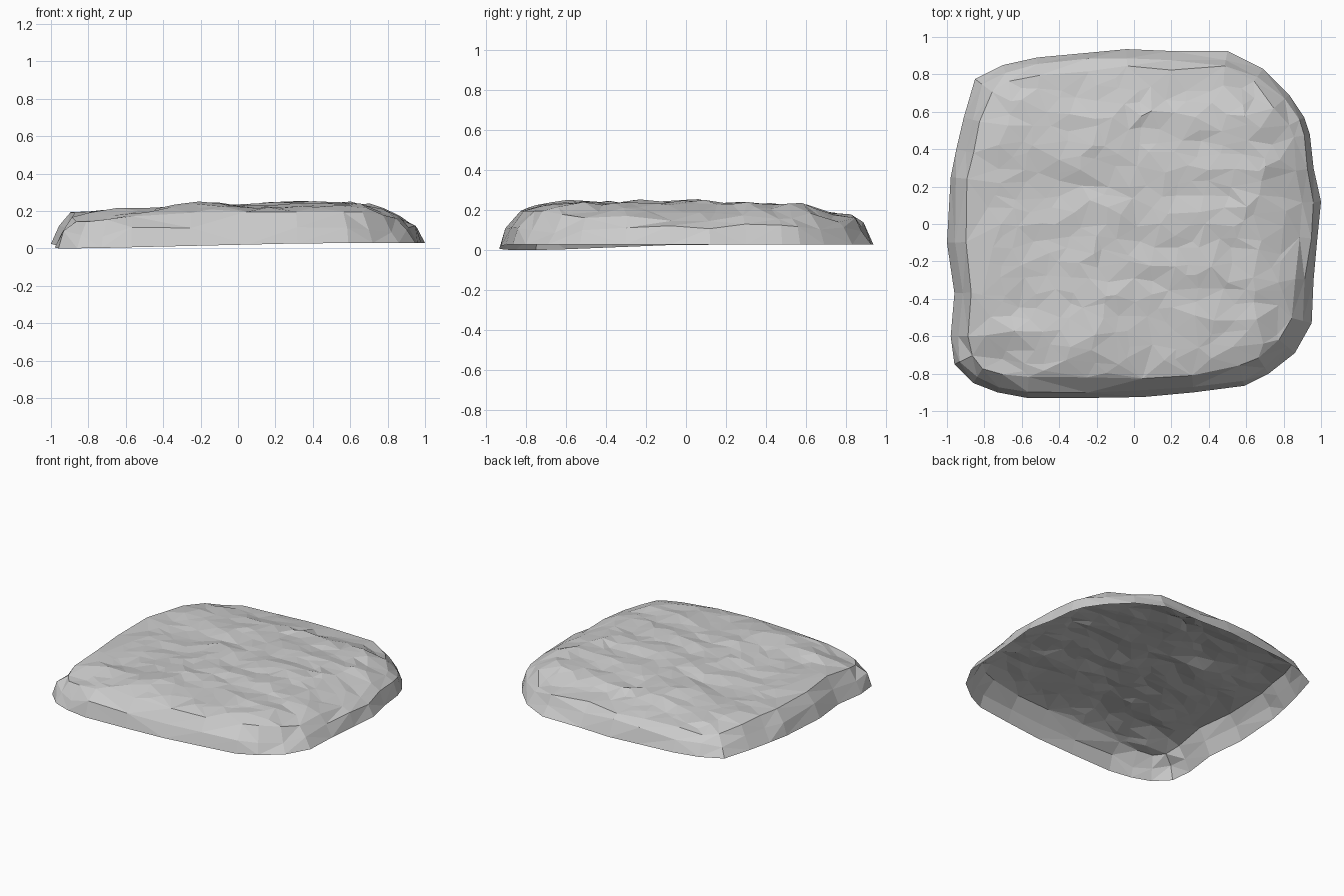
import bpy, random
from mathutils import Vector, noise
from mathutils.geometry import delaunay_2d_cdt

if "Cube" in bpy.data.objects:
    bpy.data.objects.remove(bpy.data.objects["Cube"])

random.seed(4)

# Footprint of the slab, counter-clockwise from above
OUTLINE = [(-.57, -.93), (-.25, -.93), (.05, -.925), (.32, -.9), (.59, -.865), (.72, -.8),
           (.86, -.69), (.95, -.53), (.96, -.3), (.98, -.08), (1, .12), (.96, .3), (.94, .48),
           (.91, .57), (.83, .69), (.69, .83), (.5, .925), (.2, .925), (-.04, .935),
           (-.25, .915), (-.52, .89), (-.7, .85), (-.85, .775), (-.91, .57), (-.95, .4),
           (-.98, .25), (-1, -.1), (-.96, -.37), (-.98, -.6), (-.96, -.75), (-.86, -.85),
           (-.73, -.9)]
# Height silhouettes seen from the front (x, z) and the side (y, z)
FRONT = [(-1, .17), (-.88, .205), (-.45, .205), (-.17, .25), (.05, .232), (.2, .245),
         (.53, .262), (.7, .237), (.85, .18), (1, .12)]
SIDE = [(-.94, .15), (-.82, .205), (-.7, .23), (-.55, .255), (-.3, .238), (-.1, .242), (.02, .264),
        (.15, .24), (.35, .233), (.47, .245), (.6, .234), (.68, .193), (.85, .18), (.95, .14)]


def unit(t):
    return min(1, max(0, t))


def lerp(table, t):
    for (a, za), (b, zb) in zip(table, table[1:]):
        if t <= b:
            return za + (zb - za) * unit((t - a) / (b - a))
    return table[-1][1]


def corner(p):
    """How far a point lies out in one of the low corners, 0 to 1."""
    return unit((abs(p.x * p.y) - .35) / .3)


def top_height(p):
    ridge = noise.noise(Vector((p.x * 1.5, p.y * 7 + p.x * .6, 3.1)))
    h = min(lerp(FRONT, p.x), lerp(SIDE, p.y))
    return h - .008 + .025 * ridge + random.uniform(-.006, .006) - .06 * corner(p)


def rim_height(p):
    return max(0, .028 - .03 * unit(-p.y / .75) * unit((.4 - p.x) / 1.3))


def inset(ring, low, high):
    out = []
    for i, p in enumerate(ring):
        t = (ring[(i + 1) % len(ring)] - ring[i - 1]).normalized()
        out.append(p + Vector((-t.y, t.x)) * random.uniform(low, high))
    return out


def depth(p, ring):
    best = 9
    for a, b in zip(ring, ring[1:] + ring[:1]):
        d = (b - a).normalized()
        best = min(best, d.x * (p.y - a.y) - d.y * (p.x - a.x))
    return best


# Bottom rim, steep wall and rounded shoulder
rim = [Vector(p) for p in OUTLINE]
wall = inset(rim, .025, .055)
shoulder = inset(rim, .08, .115)
points = rim + wall + shoulder
heights = [rim_height(p) for p in rim]
heights += [.125 + random.uniform(-.02, .015) - .045 * corner(p) for p in wall]
heights += [min(.195, top_height(p)) for p in shoulder]
heights[29] = 0  # lowest rim point, front left

# Jagged top, with facets stretched along x
for j in range(-11, 12):
    for i in range(-7, 8):
        p = Vector(((i + .5 * (j % 2)) * .125 + random.uniform(-.05, .05),
                    j * .073 + random.uniform(-.022, .022)))
        if depth(p, rim) > .13:
            points.append(p)
            heights.append(top_height(p))

n = len(rim)
loops = [(k * n + i, k * n + (i + 1) % n) for k in range(3) for i in range(n)]
co, _, faces, orig, _, _ = delaunay_2d_cdt(points, loops, [], 1, 1e-5)
verts = [(p.x, p.y, heights[o[0]] if o else .13) for p, o in zip(co, orig)]

# Rock slab: open underneath, flat shaded
mesh = bpy.data.meshes.new("rock_slab")
mesh.from_pydata(verts, [], faces)
mesh.update()
rock = bpy.data.objects.new("rock_slab", mesh)
bpy.context.collection.objects.link(rock)
